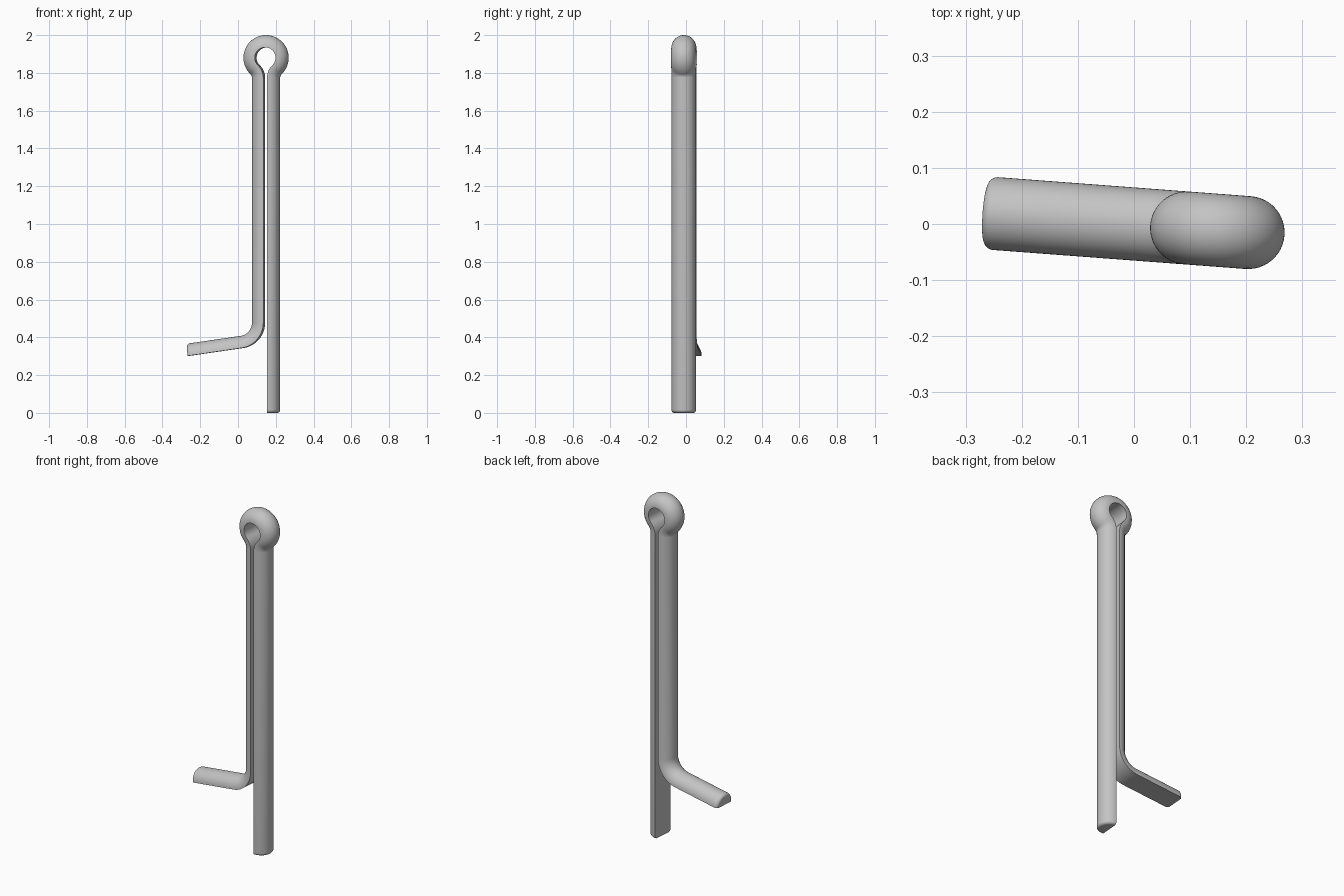
import bpy
import bmesh
from math import sin, cos, pi, radians, degrees, acos
from mathutils import Vector, Matrix

if "Cube" in bpy.data.objects:
    bpy.data.objects.remove(bpy.data.objects["Cube"])

WIRE = 0.065      # radius of the half-round wire
FILLET = 0.016    # rounding at the wire ends
GAP = 0.01        # half of the gap between the legs
EYE = 0.055       # inner radius of the eye
NECK = 0.09       # radius where the eye flows into the legs
BEND = 0.135      # radius of the bent leg
EYE_X, EYE_Z = 0.149, 1.88
SLOPE = radians(8.3)
SIDES = 24

stations = []     # (position, heading, section radius) along the flat face


def mark(pos, heading, radius=WIRE):
    stations.append((pos.copy(), heading, radius))


def direction(heading):
    return Vector((cos(heading), 0, sin(heading)))


def arc(pos, heading, radius, angle, steps):
    """Follow a circular arc; a positive angle turns left."""
    side = 1 if angle > 0 else -1
    centre = pos + direction(heading + side * pi / 2) * radius
    for i in range(1, steps + 1):
        h = heading + angle * i / steps
        mark(centre - direction(h + side * pi / 2) * radius, h)
    return stations[-1][0].copy(), heading + angle


def rounded_end(tip, heading, closing):
    """Shrink the section towards the tip to round its outer edge."""
    steps = range(7)
    for i in (reversed(steps) if closing else steps):
        a = pi / 2 * i / 6
        inset = FILLET * (1 - cos(a)) * (-1 if closing else 1)
        mark(tip + direction(heading) * inset, heading,
             WIRE - FILLET + FILLET * sin(a))


# Path: bent leg, long leg, neck, eye, neck, straight leg
neck_angle = acos((GAP + NECK) / (EYE + NECK))
neck_z = EYE_Z - (EYE + NECK) * sin(neck_angle)
bend_centre = Vector((EYE_X - GAP - BEND, 0, 0.477))
bend_start = bend_centre + direction(SLOPE - pi / 2) * BEND
rounded_end(bend_start - direction(SLOPE) * 0.29, SLOPE, False)
mark(bend_start, SLOPE)
pos, heading = arc(bend_start, SLOPE, BEND, pi / 2 - SLOPE, 16)
pos.z = neck_z
mark(pos, heading)
pos, heading = arc(pos, heading, NECK, neck_angle, 10)
pos, heading = arc(pos, heading, EYE, -(pi + 2 * neck_angle), 48)
pos, heading = arc(pos, heading, NECK, neck_angle, 10)
pos.z = 0
rounded_end(pos, heading, True)

# Sweep the half-round section along the path
bm = bmesh.new()
rings = []
for pos, heading, radius in stations:
    out = direction(heading + pi / 2)
    ring = []
    for i in range(SIDES + 1):
        a = pi * i / SIDES
        ring.append(bm.verts.new(pos + out * radius * sin(a)
                                 + Vector((0, radius * cos(a), 0))))
    rings.append(ring)
for first, second in zip(rings, rings[1:]):
    for i in range(SIDES + 1):
        j = (i + 1) % (SIDES + 1)
        bm.faces.new((first[i], first[j], second[j], second[i]))
bm.faces.new(rings[0])
bm.faces.new(rings[-1])
bmesh.ops.recalc_face_normals(bm, faces=bm.faces)
bmesh.ops.transform(bm, matrix=Matrix.Rotation(radians(-4.3), 4, "Z"),
                    verts=bm.verts)
mesh = bpy.data.meshes.new("split_pin")
bm.to_mesh(mesh)
bm.free()
pin = bpy.data.objects.new("split_pin", mesh)
bpy.context.collection.objects.link(pin)

# Plain grey steel
steel = bpy.data.materials.new("grey_steel")
steel.use_nodes = True
colour = (0.55, 0.55, 0.55, 1)
steel.diffuse_color = colour
steel.node_tree.nodes["Principled BSDF"].inputs["Base Color"].default_value = colour
mesh.materials.append(steel)

bpy.ops.object.select_all(action="DESELECT")
pin.select_set(True)
bpy.context.view_layer.objects.active = pin
bpy.ops.object.shade_smooth_by_angle(angle=radians(40))
